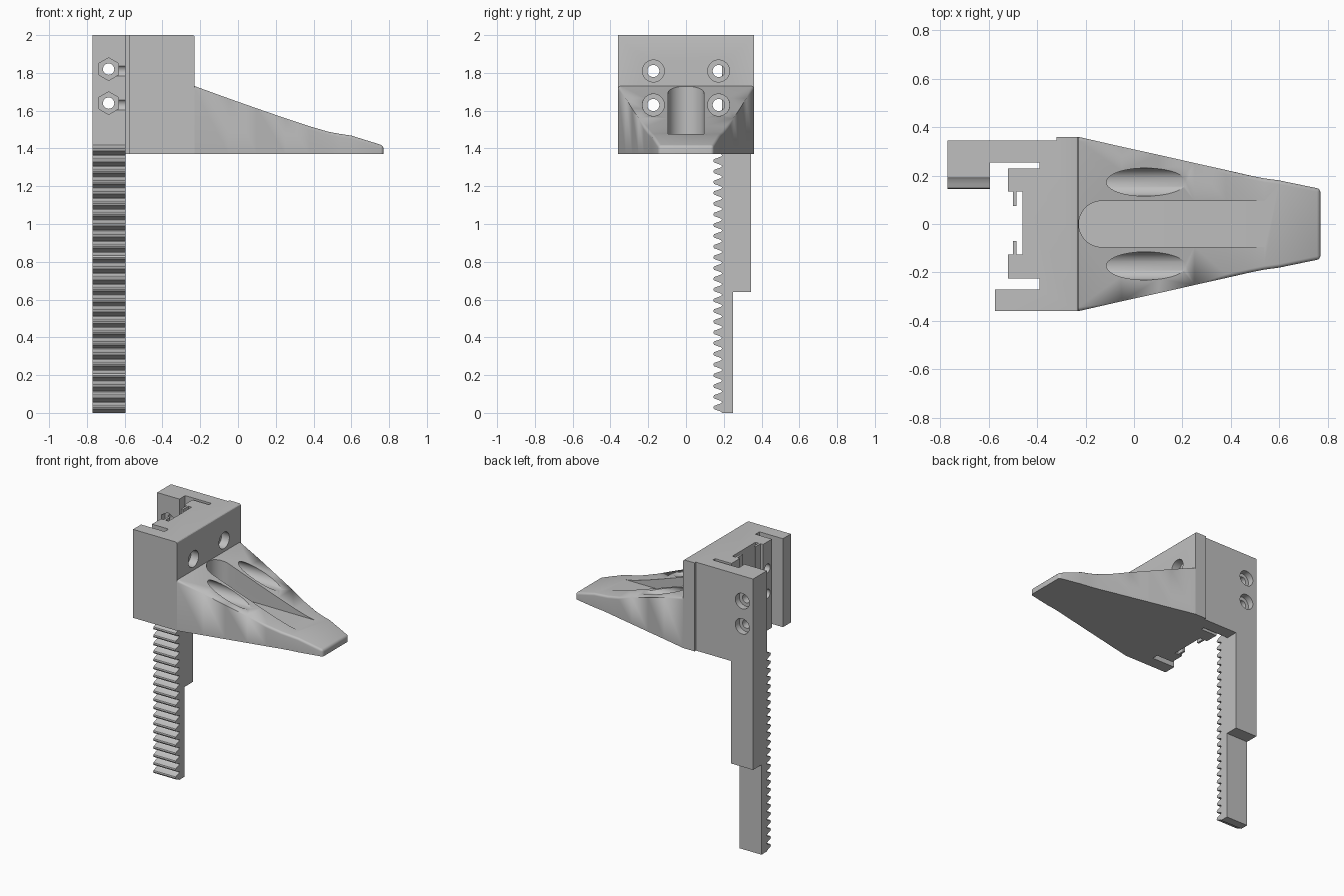
import bpy, bmesh, math
from mathutils import Matrix, Vector

if "Cube" in bpy.data.objects:
    bpy.data.objects.remove(bpy.data.objects["Cube"])

GREY = (0.52, 0.52, 0.52, 1)
grey = bpy.data.materials.new("plain grey plastic")
grey.use_nodes = True
grey.diffuse_color = GREY
grey.node_tree.nodes["Principled BSDF"].inputs["Base Color"].default_value = GREY

BASE, TOP, FACE = 1.37, 2.0, -0.23


def finish(name, bm):
    bmesh.ops.recalc_face_normals(bm, faces=bm.faces)
    mesh = bpy.data.meshes.new(name)
    bm.to_mesh(mesh)
    bm.free()
    mesh.materials.append(grey)
    obj = bpy.data.objects.new(name, mesh)
    bpy.context.collection.objects.link(obj)
    return obj


def prism(points, along):
    """Extrude a closed outline of 3D points along a vector."""
    bm = bmesh.new()
    face = bm.faces.new([bm.verts.new(p) for p in points])
    side = bmesh.ops.extrude_face_region(bm, geom=[face])["geom"]
    bmesh.ops.translate(bm, vec=along, verts=[v for v in side if isinstance(v, bmesh.types.BMVert)])
    return bm


def rod(axis, start, end, radius, sides=40):
    """Cutter cylinder along x or y."""
    start, end = Vector(start), Vector(end)
    turn = Matrix.Rotation(math.pi / 2, 4, 'Y' if axis == 'x' else 'X')
    bm = bmesh.new()
    bmesh.ops.create_cone(bm, cap_ends=True, segments=sides, radius1=radius, radius2=radius,
                          depth=(end - start).length,
                          matrix=Matrix.Translation((start + end) / 2) @ turn)
    return finish("cutter", bm)


def activate(obj):
    bpy.ops.object.select_all(action='DESELECT')
    obj.select_set(True)
    bpy.context.view_layer.objects.active = obj


def cut(obj, cutter):
    cutter.hide_render = True
    activate(obj)
    mod = obj.modifiers.new("cut", 'BOOLEAN')
    mod.operation, mod.solver, mod.object = 'DIFFERENCE', 'EXACT', cutter
    bpy.ops.object.modifier_apply(modifier=mod.name)
    bpy.data.objects.remove(cutter)


# Mounting block with clip channel and side arm
outline = [(-0.77, 0.345), (-0.32, 0.345), (-0.32, 0.36), (FACE, 0.36), (FACE, -0.36),
           (-0.575, -0.36), (-0.575, -0.27), (-0.39, -0.27), (-0.39, -0.225), (-0.52, -0.225),
           (-0.52, -0.125), (-0.5, -0.125), (-0.5, -0.07), (-0.485, -0.07), (-0.485, -0.125),
           (-0.46, -0.125), (-0.46, 0.135), (-0.485, 0.135), (-0.485, 0.075), (-0.5, 0.075),
           (-0.5, 0.135), (-0.52, 0.135), (-0.52, 0.23), (-0.39, 0.23), (-0.39, 0.255),
           (-0.595, 0.255), (-0.595, 0.19), (-0.77, 0.19)]
bm = prism([(x, y, BASE) for x, y in outline], (0, 0, TOP - BASE))
lip = [e for e in bm.edges if all(abs(v.co.x - FACE) < 0.001 and v.co.z > 1.9 for v in e.verts)]
bmesh.ops.bevel(bm, geom=lip, offset=0.012, segments=3, affect='EDGES', profile=0.5)
block = finish("mounting_block", bm)

# Counterbored holes in the front face of the block
for y in (-0.173, 0.173):
    for z in (1.81, 1.63):
        cut(block, rod('x', (-0.7, y, z), (-0.2, y, z), 0.032))
        cut(block, rod('x', (FACE - 0.06, y, z), (-0.2, y, z), 0.058))

# Bolt holes through the arm, with hexagonal nut pockets
for z in (1.82, 1.64):
    cut(block, rod('y', (-0.685, 0.1, z), (-0.685, 0.4, z), 0.03))
    cut(block, rod('y', (-0.685, 0.1, z), (-0.685, 0.23, z), 0.06, 6))
    cut(block, rod('y', (-0.685, 0.3, z), (-0.685, 0.4, z), 0.055))

# Tapered finger: x, half width, top height
stations = [(FACE, 0.36, 1.73), (-0.05, 0.319, 1.665), (0.1, 0.286, 1.612), (0.25, 0.252, 1.56),
            (0.38, 0.223, 1.517), (0.48, 0.2, 1.488), (0.54, 0.188, 1.477), (0.6, 0.18, 1.468),
            (0.77, 0.145, 1.415)]
bm = bmesh.new()
rings = [[bm.verts.new(p) for p in ((x, -w, BASE), (x, w, BASE), (x, w, z), (x, -w, z))]
         for x, w, z in stations]
for a, b in zip(rings, rings[1:]):
    for i in range(4):
        j = (i + 1) % 4
        bm.faces.new((a[i], a[j], b[j], b[i]))
bm.faces.new(rings[0])
bm.faces.new(rings[-1])
tip = rings[-1]
rounded = [e for e in bm.edges
           if (all(v.co.z > 1.4 for v in e.verts) and e.verts[0].co.y * e.verts[1].co.y > 0)
           or (e.verts[0] in tip and e.verts[1] in tip and max(v.co.z for v in e.verts) > 1.4)]
bmesh.ops.bevel(bm, geom=rounded, offset=0.015, segments=4, affect='EDGES', profile=0.5)
finger = finish("finger", bm)

# Round-ended central groove
r = 0.095
groove = [(0.62, -r), (0.62, r)]
for i in range(25):
    a = math.pi / 2 + math.pi * i / 24
    groove.append((FACE + 0.002 + r + r * math.cos(a), r * math.sin(a)))
cut(finger, finish("cutter", prism([(x, y, 1.477) for x, y in groove], (0, 0, 0.5))))

# Screwdriver channels in line with the lower holes
for y in (-0.173, 0.173):
    cut(finger, rod('x', (-0.4, y, 1.63), (0.5, y, 1.63), 0.058, 64))

# Toothed rack below the arm
TEETH, RACK_TOP = 25, 1.42
pitch = RACK_TOP / TEETH
side = [(0.25, 0), (0.25, 0.64), (0.345, 0.64), (0.345, BASE), (0.2, BASE), (0.2, RACK_TOP)]
tooth = [(0.19, 0.97), (0.184, 0.88), (0.165, 0.76), (0.148, 0.65),
         (0.145, 0.5), (0.148, 0.35), (0.165, 0.24), (0.184, 0.12), (0.19, 0.03)]
for n in reversed(range(TEETH)):
    side += [(y, (n + t) * pitch) for y, t in tooth]
side.append((0.19, 0))
rack = finish("toothed_rack", prism([(-0.77, y, z) for y, z in side], (0.175, 0, 0)))

for obj in (block, finger, rack):
    activate(obj)
    bpy.ops.object.shade_smooth_by_angle(angle=math.radians(25))
